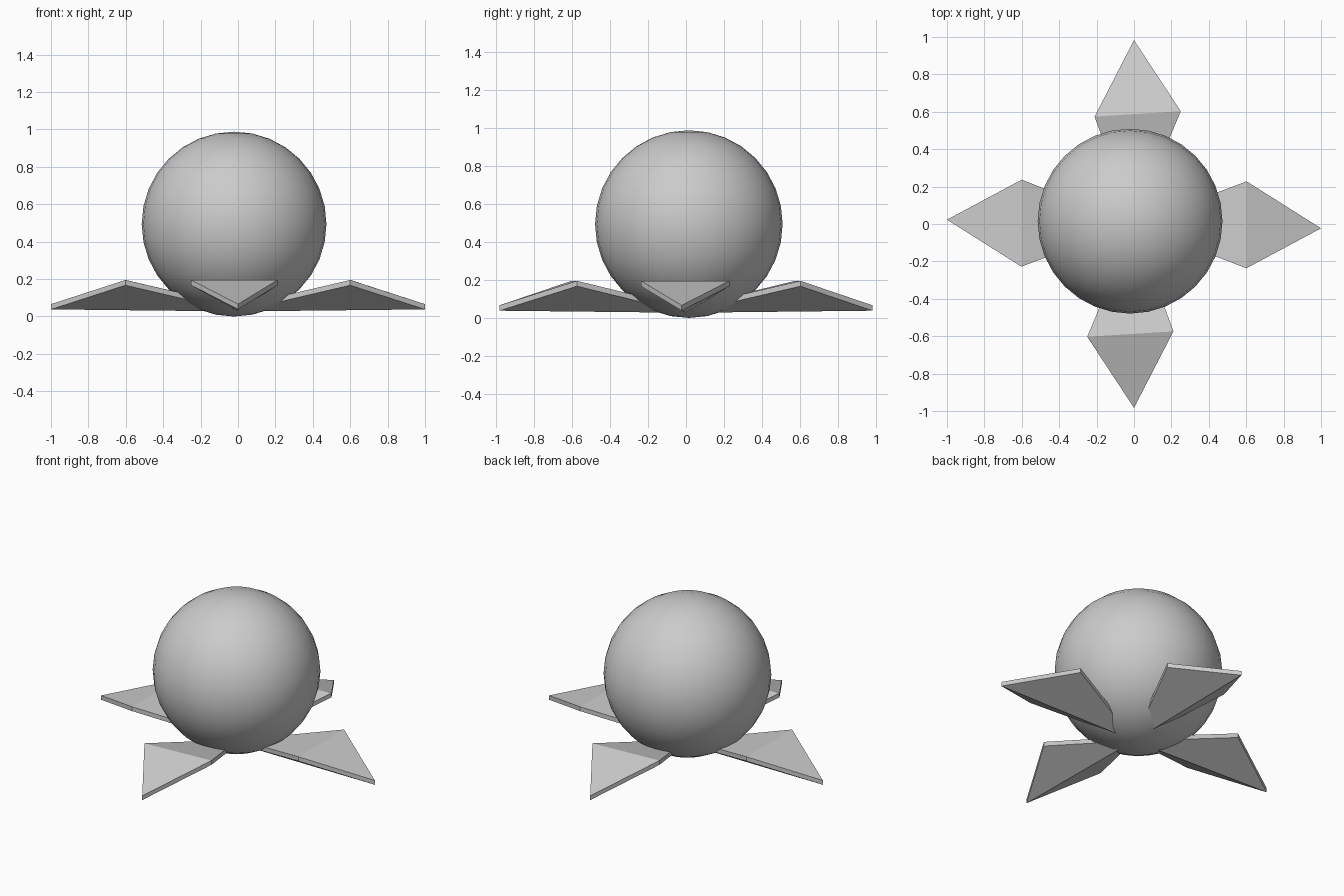
import bpy
import bmesh

cube = bpy.data.objects.get("Cube")
if cube:
    bpy.data.objects.remove(cube, do_unlink=True)

# One plain grey for everything
grey = bpy.data.materials.new("light grey")
grey.use_nodes = True
colour = (0.6, 0.6, 0.6, 1)
grey.diffuse_color = colour
grey.node_tree.nodes["Principled BSDF"].inputs["Base Color"].default_value = colour

# Round body
bpy.ops.mesh.primitive_uv_sphere_add(
    segments=32, ring_count=16, radius=0.494, location=(-0.021, 0.015, 0.494))
body = bpy.context.object
body.name = "round_body"
body.data.materials.append(grey)
bpy.ops.object.shade_smooth()


def add_petal(name, tip, side_a, side_b, turn):
    """Kite slab: top creased from side to side, underside creased lengthwise."""
    outline = [(0, 0, 0.055), (*side_a, 0.195), (*tip, 0.066), (*side_b, 0.195)]
    bm = bmesh.new()
    top = [bm.verts.new((x * turn, y * turn, z)) for x, y, z in outline]
    low = [bm.verts.new((v.co.x, v.co.y, v.co.z - 0.028)) for v in top]
    for i, j, k in ((0, 1, 3), (1, 2, 3)):
        bm.faces.new((top[i], top[j], top[k]))
    for i, j, k in ((0, 2, 1), (0, 3, 2)):
        bm.faces.new((low[i], low[j], low[k]))
    for i in range(4):
        j = (i + 1) % 4
        bm.faces.new((top[i], low[i], low[j], top[j]))
    bmesh.ops.recalc_face_normals(bm, faces=bm.faces)
    mesh = bpy.data.meshes.new(name)
    bm.to_mesh(mesh)
    bm.free()
    mesh.materials.append(grey)
    bpy.context.collection.objects.link(bpy.data.objects.new(name, mesh))


# Two petal outlines, each repeated half a turn round
for name, turn in (("petal_left", 1), ("petal_right", -1)):
    add_petal(name, (1, -0.023), (0.6, -0.237), (0.602, 0.228), turn)
for name, turn in (("petal_back", 1), ("petal_front", -1)):
    add_petal(name, (0, 0.983), (0.25, 0.603), (-0.211, 0.574), turn)
